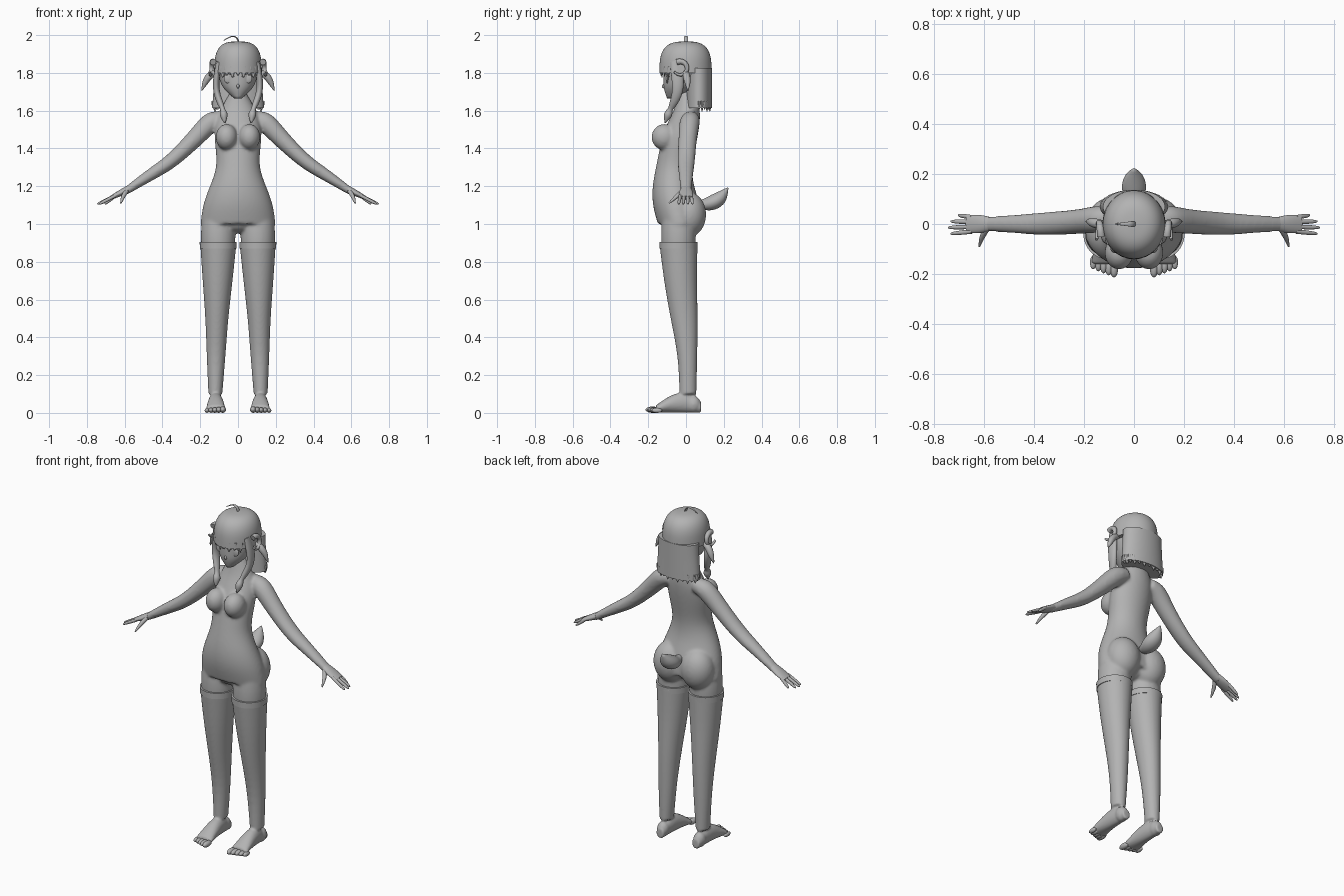
import bpy, bmesh, math
from mathutils import Vector, Matrix

cube = bpy.data.objects.get("Cube")
if cube:
    bpy.data.objects.remove(cube)

grey = bpy.data.materials.new("plain_grey")
grey.use_nodes = True
tone = (0.45, 0.45, 0.45, 1)
grey.diffuse_color = tone
grey.node_tree.nodes["Principled BSDF"].inputs["Base Color"].default_value = tone

X, Y, Z = Vector((1, 0, 0)), Vector((0, 1, 0)), Vector((0, 0, 1))


def loft(bm, points, wide, deep=None, ref=Y, axis=None, sides=12):
    """Closed tube along points; wide is the radius across ref, deep the radius along it."""
    points = [Vector(p) for p in points]
    deep = deep or wide
    last = len(points) - 1
    loops = []
    for i, point in enumerate(points):
        along = axis or points[min(i + 1, last)] - points[max(i - 1, 0)]
        across = ref.cross(along).normalized()
        other = along.cross(across).normalized()
        loop = []
        for k in range(sides):
            angle = math.tau * k / sides
            offset = across * wide[i] * math.cos(angle) + other * deep[i] * math.sin(angle)
            loop.append(bm.verts.new(point + offset))
        loops.append(loop)
    for low, high in zip(loops, loops[1:]):
        for k in range(sides):
            n = (k + 1) % sides
            bm.faces.new((low[k], low[n], high[n], high[k]))
    bm.faces.new(loops[0][::-1])
    bm.faces.new(loops[-1])


def stack(bm, levels, wide, front, back):
    """Upright loft described by its half width and its front and back limits."""
    points = [(0, (f + b) / 2, z) for z, f, b in zip(levels, front, back)]
    deep = [(b - f) / 2 for f, b in zip(front, back)]
    loft(bm, points, wide, deep, axis=Z, sides=24)


def steps(start, step, count):
    return [start + step * i for i in range(count)]


def ball(bm, centre, radii):
    matrix = Matrix.Translation(centre) @ Matrix.Diagonal((*radii, 1))
    bmesh.ops.create_uvsphere(bm, u_segments=16, v_segments=10, radius=1, matrix=matrix)


def finish(bm, name, mirror=False, voxel=0, soften=0):
    """Turn the bmesh into a smooth object, creasing the flat tube ends."""
    bmesh.ops.recalc_face_normals(bm, faces=bm.faces)
    crease = bm.edges.layers.float.new("crease_edge")
    for face in bm.faces:
        face.smooth = True
        if len(face.verts) > 4:
            for edge in face.edges:
                edge[crease] = 1
    mesh = bpy.data.meshes.new(name)
    bm.to_mesh(mesh)
    bm.free()
    mesh.materials.append(grey)
    mesh.set_sharp_from_angle(angle=math.radians(70))
    obj = bpy.data.objects.new(name, mesh)
    bpy.context.scene.collection.objects.link(obj)
    if mirror:
        obj.modifiers.new("mirror", "MIRROR").use_mirror_merge = False
    subdivide = obj.modifiers.new("subdivide", "SUBSURF")
    subdivide.levels = subdivide.render_levels = 2
    if voxel:
        blend = obj.modifiers.new("blend", "REMESH")
        blend.mode = "VOXEL"
        blend.voxel_size = voxel
        blend.use_smooth_shade = True
        smoothing = obj.modifiers.new("soften", "SMOOTH")
        smoothing.iterations = soften


# Mannequin body: trunk, hips, chest, thigh stubs and arms blended together
bm = bmesh.new()
stack(bm, steps(1, .1, 8),
      wide=(.2, .19, .15, .11, .12, .13, .1, .04),
      front=(-.15, -.18, -.18, -.16, -.14, -.12, -.06, -.04),
      back=(.08, .08, .04, .03, .05, .07, .08, .05))
ball(bm, (0, -.04, 1), (.1, .09, .05))
ball(bm, (.09, .015, 1.05), (.1, .095, .12))
ball(bm, (.06, -.115, 1.46), (.06, .07, .07))
loft(bm, [(.105, -.04, z) for z in (.85, .95, 1.1)], (.09, .1, .08), axis=Z)
loft(bm, [(.08, .03, 1.56), (.14, .02, 1.55), (.21, .01, 1.47), (.35, 0, 1.33), (.45, 0, 1.27), (.6, 0, 1.17)],
     wide=(.04, .06, .05, .04, .035, .02), deep=(.04, .06, .05, .05, .04, .03))
finish(bm, "body", mirror=True, voxel=.008, soften=8)

# Hands: palm, four fingers and thumb
bm = bmesh.new()
loft(bm, [(.58, 0, 1.185), (.62, 0, 1.165), (.67, 0, 1.14)], wide=(.02, .018, .011), deep=(.03, .04, .037))
for i in range(4):
    knuckle = Vector((.65, .027 - .019 * i, 1.15))
    tip = Vector((.745 - .01 * (i - 2) ** 2, knuckle.y * 1.3, 1.105))
    loft(bm, [knuckle.lerp(tip, t) for t in (0, .5, .9, 1)], (.01, .01, .008, .003), sides=8)
loft(bm, [(.59, -.02, 1.175), (.61, -.05, 1.145), (.62, -.09, 1.11)], (.013, .013, .004), ref=Z, sides=8)
finish(bm, "hands", mirror=True)

# Stockinged legs, standing slightly proud of the thighs, blended into the feet
bm = bmesh.new()
centres = zip(steps(.12, -.004, 5), (.01, .01, -.01, -.03, -.04), steps(.1, .2, 5))
loft(bm, list(centres), wide=(.037, .05, .06, .08, .097), deep=(.045, .05, .073, .088, .102), axis=Z, sides=24)
heights = (.03, .06, .05, .02)
loft(bm, [(.118, y, h) for y, h in zip(steps(.08, -.08, 4), heights)],
     wide=(.025, .037, .045, .055), deep=heights, ref=Z, axis=-Y)
ball(bm, (.12, .04, .045), (.036, .04, .045))
finish(bm, "legs", mirror=True, voxel=.007, soften=3)

# Raised band at the top of each stocking
bm = bmesh.new()
loft(bm, [(.105, -.04, z) for z in (.87, .905)], (.098, .099), (.101, .102), axis=Z, sides=24)
finish(bm, "stocking_bands", mirror=True)

# Toes, largest on the inside
bm = bmesh.new()
for i in range(5):
    size = .017 - .001 * i
    ball(bm, (.08 + .021 * i, .006 * i - .178, size), (size, size * 2.2, size))
finish(bm, "toes", mirror=True)

# Head with a small nose
bm = bmesh.new()
stack(bm, steps(1.665, .05, 5),
      wide=(.02, .08, .1, .11, .1), front=(-.1, -.12, -.12, -.12, -.1), back=(-.04, .04, .09, .1, .1))
ball(bm, (0, -.116, 1.73), (.008, .012, .012))
finish(bm, "head")

# Eyes and upper lashes
bm = bmesh.new()
ball(bm, (.05, -.1, 1.77), (.026, .008, .026))
loft(bm, [(.02, -.115, 1.78), (.05, -.11, 1.805), (.08, -.09, 1.78)], (.003, .004, .003), sides=8)
finish(bm, "eyes", mirror=True)

# Rounded hair cap with the fringe edge
bm = bmesh.new()
angles = [math.radians(a) for a in range(0, 90, 11)]
drop = [math.cos(a) ** .65 for a in angles]
stack(bm, [1.8 + .167 * math.sin(a) ** .65 for a in angles],
      wide=[.128 * d for d in drop], front=[-.143 * d for d in drop], back=[.138 * d for d in drop])
finish(bm, "hair_cap")

# Long bob behind the face
bm = bmesh.new()
stack(bm, steps(1.615, .07, 4), wide=(.138, .133, .128, .126), front=[0] * 4, back=[.138] * 4)
finish(bm, "hair_bob")


def fringe(bm, first, last, count, middle, radii, top, length):
    """Pointed hair tips spread along an arc."""
    for i in range(count):
        a = math.radians(first + (last - first) * i / (count - 1))
        x, y = math.cos(a) * radii[0], middle + math.sin(a) * radii[1]
        tip = top - length * (1 if i % 2 else .6)
        loft(bm, [(x, y, top + .03), (x, y, top), (x, y, tip)], (.017, .016, .002), (.009, .008, .002),
             axis=-Z, sides=8)


# Pointed tips of the fringe and of the bob
bm = bmesh.new()
fringe(bm, -150, -30, 9, 0, (.115, .132), 1.805, .03)
fringe(bm, 0, 180, 13, .07, (.125, .058), 1.62, .025)
finish(bm, "hair_tips")

# Side locks, tied above a rounded end
bm = bmesh.new()
loft(bm, [(.1, -.06, 1.86), (.115, -.045, 1.78), (.118, -.04, 1.7), (.09, -.07, 1.63), (.08, -.085, 1.605),
          (.075, -.095, 1.58), (.07, -.11, 1.535)],
     wide=(.015, .018, .018, .018, .009, .028, .003), deep=(.025, .035, .03, .022, .01, .03, .003))
finish(bm, "side_locks", mirror=True)

# Curled horns
bm = bmesh.new()
turns = [math.radians(120 - 30 * i) for i in range(10)]
curl = [(.132 + .002 * i, .037 * math.cos(a) - .03, 1.825 + .037 * math.sin(a)) for i, a in enumerate(turns)]
loft(bm, curl, steps(.017, -.0012, 10), ref=X)
finish(bm, "horns", mirror=True)

# Drooping pointed ears
bm = bmesh.new()
loft(bm, [(.11, 0, 1.81), (.15, 0, 1.79), (.175, .01, 1.75), (.192, .01, 1.705)], (.012, .022, .018, .002))
finish(bm, "ears", mirror=True)

# Curved strand on the crown
bm = bmesh.new()
loft(bm, [(.005, 0, 1.95), (0, 0, 1.985), (-.03, 0, 2), (-.075, 0, 1.972)],
     wide=(.005, .005, .004, .002), deep=(.012, .012, .01, .002), sides=8)
finish(bm, "crown_strand")

# Short upturned tail
bm = bmesh.new()
loft(bm, [(0, .05, 1.115), (0, .09, 1.1), (0, .14, 1.11), (0, .19, 1.14), (0, .222, 1.192)],
     wide=(.015, .035, .055, .045, .003), deep=(.015, .03, .045, .04, .003), ref=Z)
finish(bm, "tail")
